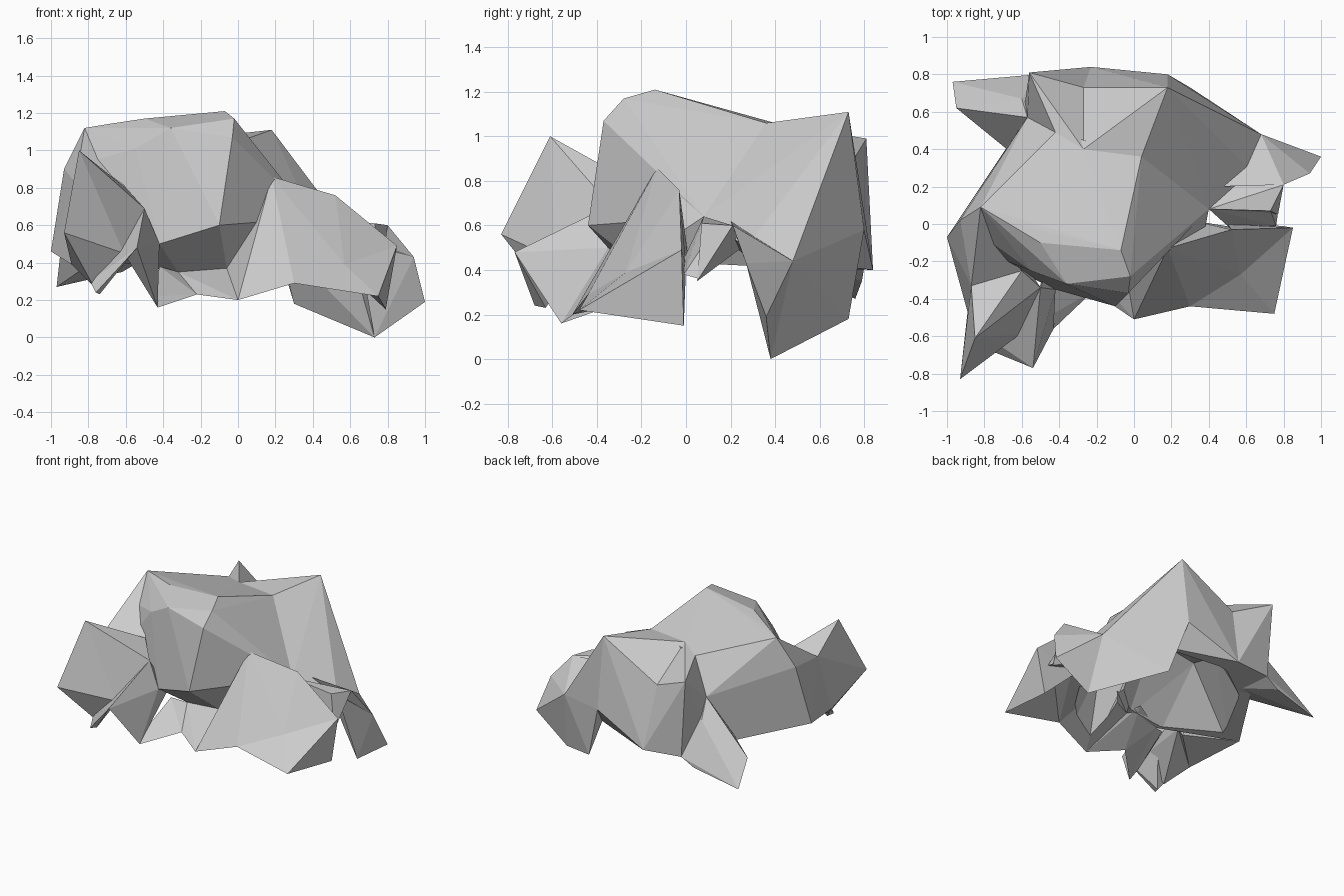
import bpy, bmesh, math

if "Cube" in bpy.data.objects:
    bpy.data.objects.remove(bpy.data.objects["Cube"])


def facet(name, pts):
    """Faceted solid: convex hull around a few corner points."""
    bm = bmesh.new()
    for p in pts:
        bm.verts.new(p)
    res = bmesh.ops.convex_hull(bm, input=bm.verts)
    junk = {g for g in res["geom_interior"] + res["geom_unused"]
            if isinstance(g, bmesh.types.BMVert)}
    bmesh.ops.delete(bm, geom=list(junk), context='VERTS')
    bmesh.ops.dissolve_limit(bm, angle_limit=math.radians(2),
                             verts=bm.verts, edges=bm.edges)
    bmesh.ops.recalc_face_normals(bm, faces=bm.faces)
    me = bpy.data.meshes.new(name)
    bm.to_mesh(me)
    bm.free()
    ob = bpy.data.objects.new(name, me)
    bpy.context.collection.objects.link(ob)
    return ob


def carve(cutter, parts):
    """Hide the cutter and subtract it from each part."""
    cutter.hide_render = True
    cutter.hide_viewport = True
    for ob in parts:
        cut = ob.modifiers.new(cutter.name, 'BOOLEAN')
        cut.operation = 'DIFFERENCE'
        cut.solver = 'EXACT'
        cut.object = cutter


# Corners shared between neighbouring parts
peak = (-.07, -.14, 1.21)
back_peak = (.18, .73, 1.11)
saddle = (.04, .36, 1.06)
ridge = (-.27, .40, 1.06)
ridge_left = (-.42, .49, 1.03)
dip = (-.27, .73, .86)
back_foot = (-.23, .84, .40)
back_edge = (.18, .80, .58)
notch = (-.57, .57, .79)
fork = (.40, .08, .64)
hip = (.68, .48, .44)
crook = (.64, .27, .50)
heel = (.30, .73, .18)
low = (.73, .38, 0)
tip = (.94, .27, .43)
left_top = (-.82, .09, 1.12)
left_side = (-.93, .02, .90)
left_point = (-1, -.07, .46)
ledge = (-.06, -.15, .37)
ledge_left = (-.32, -.15, .35)
belly = (.20, .30, .42)
belly_left = (-.60, .53, .42)
toe = (0, -.51, .20)
lip = (-.22, -.36, .23)
chin_left = (-.42, -.35, .50)
neck = (-.50, -.34, .69)
crease = (-.61, -.59, .45)
flare = (-.54, -.77, .48)
lip_top = (-.45, -.49, .22)
lip_low = (-.43, -.56, .16)
shoulder = (-.87, -.33, .83)
elbow = (-.89, -.47, .39)
wing_top = (.18, -.13, .86)
wing_back = (.52, -.03, .76)
wing_mid = (.57, -.27, .39)
wing_foot = (.30, -.44, .29)
wing_end = (.85, -.02, .49)
wing_low = (.79, -.01, .15)
wing_corner = (.75, -.48, .22)

# Main mass, front half
front = facet("front_body", [
    peak, (-.02, -.28, 1.17), (-.03, -.37, 1.07), (-.36, -.32, 1.12),
    (-.50, -.10, 1.17), (-.70, .02, 1.14), left_top, (-.55, -.25, 1.01),
    (-.60, -.24, .78), chin_left, (-.10, -.44, .60), saddle, ridge,
    ridge_left, fork, notch, left_side, left_point, ledge, ledge_left,
    belly, belly_left])

# Main mass, back humps
back_right = facet("back_right_body", [
    saddle, back_peak, dip, ridge, back_foot, back_edge, belly,
    fork, crook, hip, (-.30, .30, .42)])
back_left = facet("back_left_body", [
    ridge, ridge_left, dip, (-.56, .81, .99), notch, back_foot,
    (-.52, .80, .41), belly_left, (-.27, .35, .42)])

# Spurs on the right side
facet("back_right_spur_root", [hip, low, heel, back_peak, back_edge,
                               (.60, .36, .46), (.22, .62, .52)])
facet("back_right_spur_tip", [hip, low, (1, .36, .19), tip, crook])
facet("middle_right_spur", [fork, (.73, .07, .61), (.80, .21, .60),
                            (.77, .05, .35), (.35, .25, .50),
                            (.45, .06, .45)])
facet("right_web", [(.80, .21, .60), tip, crook, (.45, .20, .62), hip])
facet("right_valley", [fork, (.73, .07, .50), (.77, .06, .36),
                       (.76, -.01, .38), (.50, -.01, .45)])
wing_root = facet("front_right_spur_root", [wing_top, toe, wing_foot, ledge,
                                            fork, (.30, .02, .38)])
wing_middle = facet("front_right_spur_middle", [
    wing_top, wing_foot, wing_back, wing_mid, (.30, .02, .38),
    (.55, -.02, .38)])
facet("front_right_spur_end", [wing_back, wing_mid, wing_end, wing_low,
                               (.50, .0, .42)])
facet("front_right_spur_foot", [wing_mid, wing_end, wing_low, wing_corner,
                                (.55, -.08, .40)])
facet("front_right_spur_edge", [wing_mid, wing_foot, wing_corner,
                                (.50, -.12, .42)])

# Low lip along the front
facet("front_lip", [toe, (-.09, -.43, .22), lip, ledge, ledge_left,
                    (-.10, -.05, .40)])
facet("front_left_lip", [lip, lip_top, lip_low, ledge_left,
                         (-.42, -.20, .38)])
facet("front_left_strip", [neck, chin_left, lip_top, lip_low, crease, flare,
                           (-.45, -.20, .42)])

# Spurs on the left side
facet("left_shoulder", [elbow, shoulder, left_point, left_side, left_top,
                        (-.60, -.25, .80), (-.56, -.28, .60),
                        (-.60, -.20, .42)])
facet("front_left_spur", [(-.85, -.61, 1.0), (-.93, -.83, .56), elbow,
                          shoulder, neck, (-.60, -.25, .80), crease,
                          (-.77, -.60, .27), (-.58, -.22, .47)])
facet("front_left_flap", [(-.76, -.68, .24), (-.74, -.63, .23), flare,
                          crease, neck, (-.79, -.60, .30)])
facet("back_left_spur", [(-.97, .76, .27), (-.95, .62, .45),
                         (-.62, .79, .35), (-.60, .67, .66), notch,
                         (-.68, .40, .47), (-.50, .55, .42),
                         (-.52, .80, .41)])

# Hollow underside, carved out of the main mass and the front right spur
carve(facet("underside_cutter", [
    (-.90, -.04, .33), (-.58, .50, .33), (-.22, .76, .33), (.20, .70, .33),
    (.55, .40, .33), (.36, .06, .33), (-.05, -.12, .33), (-.35, -.13, .33),
    (-.45, .10, .80), (-.05, .15, .82), (.05, .45, .75), (-.40, .40, .70)]),
    (front, back_right, back_left))
carve(facet("spur_cutter", [
    (.03, -.47, .10), (.30, -.41, .10), (.52, -.08, .10), (.15, .10, .10),
    (.19, -.14, .62), (.36, -.07, .55), (.10, .12, .60)]),
    (wing_root, wing_middle, front))
